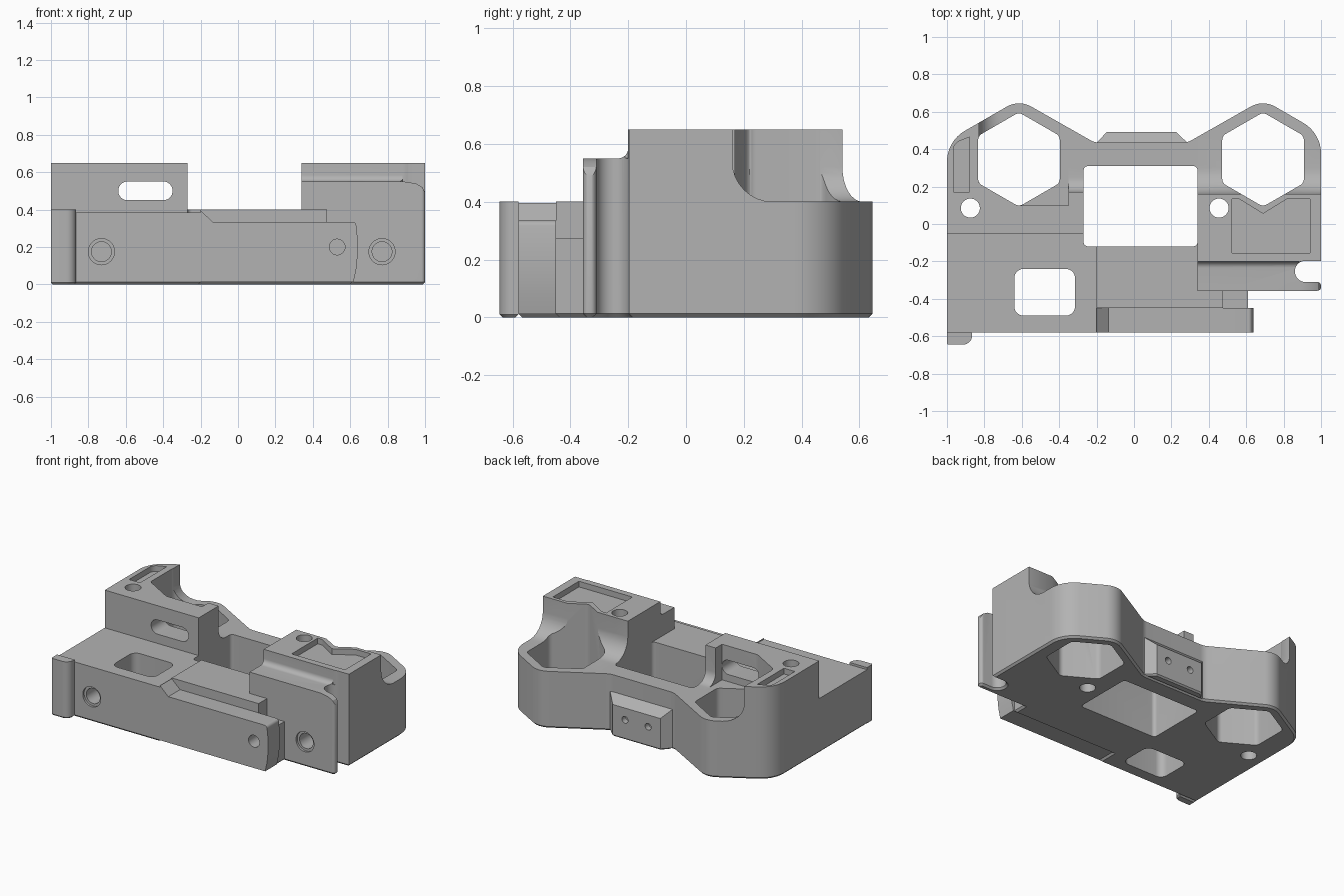
import bpy, bmesh, math
from mathutils import Vector

if "Cube" in bpy.data.objects:
    bpy.data.objects.remove(bpy.data.objects["Cube"])

grey = bpy.data.materials.new("plain grey")
grey.use_nodes = True
grey.diffuse_color = (0.45, 0.45, 0.45, 1)
grey.node_tree.nodes["Principled BSDF"].inputs["Base Color"].default_value = (0.45, 0.45, 0.45, 1)


def rounded(points):
    """Turn (a, b, radius) corners into a filleted outline."""
    out = []
    for i, p in enumerate(points):
        c = Vector(p[:2])
        r = p[2] if len(p) > 2 else 0
        if not r:
            out.append(c)
            continue
        u = (Vector(points[i - 1][:2]) - c).normalized()
        v = (Vector(points[(i + 1) % len(points)][:2]) - c).normalized()
        half = u.angle(v) / 2
        mid = c + (u + v).normalized() * (r / math.sin(half))
        start = c + u * (r / math.tan(half)) - mid
        sweep = start.angle_signed(c + v * (r / math.tan(half)) - mid)
        for k in range(9):
            a = -sweep * k / 8
            out.append(mid + Vector((start.x * math.cos(a) - start.y * math.sin(a),
                                     start.x * math.sin(a) + start.y * math.cos(a))))
    return out


def prism(name, points, t0, t1, axis="z", chamfer=0):
    """Extrude an outline along an axis, with an optional bottom chamfer."""
    place = {"x": lambda p, t: (t, p.x, p.y),
             "y": lambda p, t: (p.x, t, p.y),
             "z": lambda p, t: (p.x, p.y, t)}[axis]
    outline = rounded(points)
    bm = bmesh.new()
    low = [bm.verts.new(place(p, t0)) for p in outline]
    high = [bm.verts.new(place(p, t1)) for p in outline]
    base = bm.faces.new(low)
    bm.faces.new(high)
    for i in range(len(low)):
        j = (i + 1) % len(low)
        bm.faces.new((low[i], low[j], high[j], high[i]))
    bmesh.ops.recalc_face_normals(bm, faces=bm.faces)
    if chamfer:
        bmesh.ops.bevel(bm, geom=list(base.edges), offset=chamfer, segments=1, affect="EDGES")
    mesh = bpy.data.meshes.new(name)
    bm.to_mesh(mesh)
    bm.free()
    mesh.materials.append(grey)
    obj = bpy.data.objects.new(name, mesh)
    bpy.context.collection.objects.link(obj)
    return obj


def rect(a0, a1, b0, b1, r=0):
    return [(a0, b0, r), (a1, b0, r), (a1, b1, r), (a0, b1, r)]


def ngon(a, b, r, n=32, fillet=0):
    return [(a + r * math.sin(math.tau * k / n), b + r * math.cos(math.tau * k / n), fillet)
            for k in range(n)]


def cut(target, points, t0, t1, axis="z"):
    cutter = prism("cutter", points, t0, t1, axis)
    cutter.hide_render = True
    mod = target.modifiers.new("cut", "BOOLEAN")
    mod.operation, mod.solver, mod.object = "DIFFERENCE", "EXACT", cutter
    bpy.context.view_layer.objects.active = target
    bpy.ops.object.modifier_apply(modifier=mod.name)
    bpy.data.objects.remove(cutter)


def screw_hole(target, x, z, y, depth):
    cut(target, ngon(x, z, 0.053), y - 0.1, y + depth, "y")
    cut(target, ngon(x, z, 0.07), y - 0.1, y + 0.015, "y")


# Main body: full-height block, with the slotted clip plate at the right front
body = prism("body", [
    (-1, 0.443, 0.19), (-0.615, 0.665, 0.13), (-0.21, 0.435, 0.1), (0.285, 0.435, 0.1),
    (0.69, 0.665, 0.13), (1, 0.486, 0.19), (1, -0.197),
    (0.86, -0.197, 0.056), (0.86, -0.31, 0.056), (1, -0.31, 0.02), (1, -0.357, 0.02),
    (0.61, -0.357), (0.61, -0.45), (-0.2, -0.45), (-0.2, -0.58), (-1, -0.58)],
    0, 0.65, chamfer=0.013)

# Lower decks: front left, centre, behind the arm
cut(body, rect(-1.2, -0.2, -0.8, -0.05), 0.385, 0.8)
cut(body, rect(-0.27, 0.34, -0.9, 0.9), 0.4, 0.8)
cut(body, rect(0.3, 1.2, -0.6, -0.357), 0.4, 0.9)
cut(body, rect(0.475, 0.8, -0.6, -0.357), 0.275, 0.9)

# Clip plate top, filleted into the right tower, with a rounded end
cut(body, [(-0.2, 0.8), (-0.2, 0.55, 0.035), (-0.9, 0.55), (-0.9, 0.8)], 0.3, 1.2, "x")
cut(body, [(0.88, 0.551), (0.95, 0.54), (0.985, 0.52), (1.0, 0.49), (1.1, 0.49),
           (1.1, 0.7), (0.88, 0.7)], -0.5, -0.2, "y")

# Sweeping fillets from the towers down to the hexagon rims
cut(body, [(0.16, 0.9), (0.16, 0.4, 0.14), (0.9, 0.4), (0.9, 0.9)], 0.3, 1.2, "x")
cut(body, [(-0.83, 0.9), (-0.83, 0.4, 0.12), (-0.352, 0.4), (-0.352, 0.9)], 0.22, 0.9, "y")
cut(body, [(0.17, 0.9), (0.17, 0.4, 0.08), (0.9, 0.4), (0.9, 0.9)], -0.4, -0.2, "x")
cut(body, rect(-0.615, -0.35, 0.1, 0.3), 0.4, 0.9)

# Vertical openings: hexagons, windows and round holes
for x in (-0.615, 0.69):
    cut(body, ngon(x, 0.345, 0.252, 6, 0.04), -0.1, 0.9)
cut(body, rect(-0.27, 0.34, -0.12, 0.31, 0.025), -0.1, 0.9)
cut(body, rect(-0.64, -0.315, -0.49, -0.24, 0.05), -0.1, 0.9)
for x in (-0.875, 0.455):
    cut(body, ngon(x, 0.085, 0.051), -0.1, 0.9)

# Slot through the left tower, and shallow label recesses on both towers
cut(body, rect(-0.64, -0.35, 0.45, 0.55, 0.049), -0.2, 0.2, "y")
cut(body, [(0.525, -0.155), (0.94, -0.155), (0.94, 0.135), (0.82, 0.135),
           (0.69, 0.055), (0.56, 0.135), (0.525, 0.135)], 0.61, 0.8)
cut(body, [(-0.965, 0.17), (-0.88, 0.17), (-0.88, 0.465), (-0.965, 0.43, 0.05)], 0.61, 0.8)

# Screw holes in the front faces
screw_hole(body, -0.73, 0.175, -0.58, 0.3)
screw_hole(body, 0.77, 0.175, -0.357, 0.25)

# Front arm with ramped left end and bowed right end
arm = prism("front_arm", [
    (-0.2, 0.012), (0.617, 0.012), (0.632, 0.08), (0.64, 0.16), (0.64, 0.24),
    (0.63, 0.335, 0.02), (-0.135, 0.335), (-0.2, 0.395)], -0.58, -0.45, "y")
cut(arm, ngon(0.53, 0.2, 0.042), -0.7, -0.48, "y")

# Rounded grip tab on the left front corner
tab = prism("corner_tab", [(-1, -0.58), (-1, -0.645, 0.01), (-0.865, -0.645, 0.05),
                           (-0.865, -0.58)], 0, 0.4, chamfer=0.01)

# Rear mounting plate with sloped top and two pin holes
plate = prism("rear_plate", [(-0.2, 0.435), (-0.145, 0.492), (0.225, 0.492), (0.285, 0.435)],
              0, 0.3, chamfer=0.01)
cut(plate, [(0.43, 0.285), (0.6, 0.115), (0.6, 0.4), (0.43, 0.4)], -0.5, 0.5, "x")
for x in (-0.05, 0.13):
    cut(plate, ngon(x, 0.14, 0.024, 16), 0.45, 0.6, "y")

# Smooth curved walls, keep hard edges
bpy.ops.object.select_all(action="DESELECT")
for obj in (body, arm, tab, plate):
    obj.select_set(True)
bpy.context.view_layer.objects.active = body
bpy.ops.object.shade_smooth_by_angle(angle=math.radians(30))
